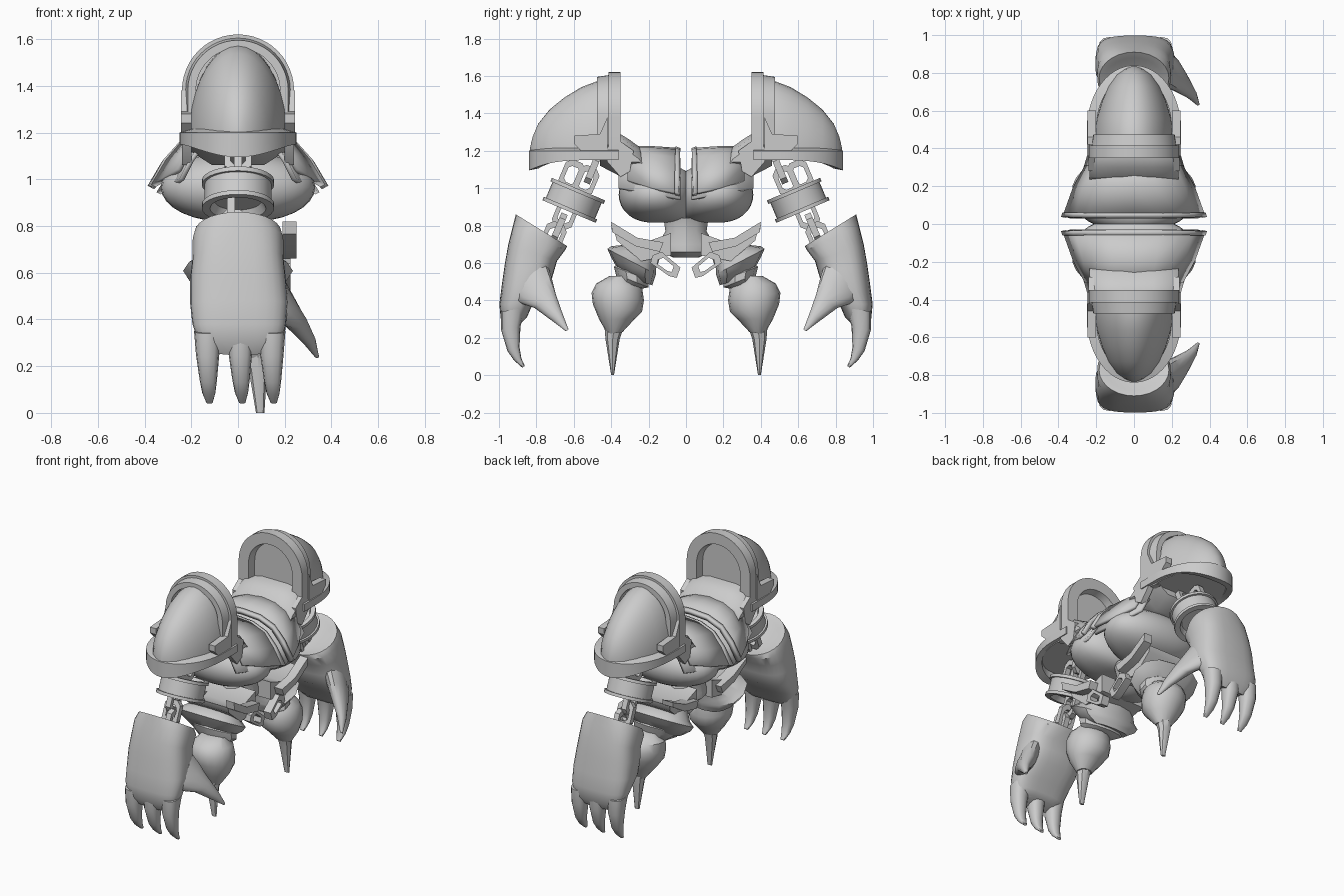
import bpy, bmesh, math
from mathutils import Vector

mat = bpy.data.materials.new("stone grey")
mat.diffuse_color = (0.6, 0.6, 0.6, 1)


def skin(name, rings, loop=False, caps=True, thick=0, closed=True):
    """Join rings of points into a surface, mirrored across y."""
    bm = bmesh.new()
    vs = [[bm.verts.new(p) for p in r] for r in rings]
    n = len(vs[0])
    pairs = list(zip(vs, vs[1:])) + ([(vs[-1], vs[0])] if loop else [])
    for a, b in pairs:
        for i in range(n if closed else n - 1):
            j = (i + 1) % n
            bm.faces.new((a[i], a[j], b[j], b[i]))
    if caps and not loop:
        bm.faces.new(vs[0])
        bm.faces.new(vs[-1])
    bmesh.ops.recalc_face_normals(bm, faces=bm.faces)
    me = bpy.data.meshes.new(name)
    bm.to_mesh(me)
    bm.free()
    me.materials.append(mat)
    ob = bpy.data.objects.new(name, me)
    bpy.context.collection.objects.link(ob)
    bpy.ops.object.select_all(action='DESELECT')
    ob.select_set(True)
    bpy.context.view_layer.objects.active = ob
    bpy.ops.object.shade_smooth_by_angle(angle=math.radians(38))
    if thick:
        s = ob.modifiers.new("thickness", 'SOLIDIFY')
        s.thickness, s.offset = thick, 0
    m = ob.modifiers.new("mirror", 'MIRROR')
    m.use_axis = (False, True, False)
    return ob


def spow(v, p):
    return math.copysign(abs(v) ** p, v)


def tube(name, sections, n=20, p=1.0):
    """Sections: outer (y, z), inner (y, z), half width in x, centre x, optional roundness."""
    rings = []
    for y0, z0, y1, z1, hx, cx, *q in sections:
        e = q[0] if q else p
        r = []
        for i in range(n):
            t = 2 * math.pi * i / n
            c, s = spow(math.cos(t), e), spow(math.sin(t), e)
            r.append((cx + hx * s, (y0 + y1) / 2 + (y0 - y1) / 2 * c,
                      (z0 + z1) / 2 + (z0 - z1) / 2 * c))
        rings.append(r)
    return skin(name, rings)


def prism(name, poly, x0, x1):
    return skin(name, [[(x, y, z) for y, z in poly] for x in (x0, x1)])


def link(name, y, z, flat, x=0):
    """Eight-sided chain link hanging along the arm."""
    d = Vector((0, 0.39, -0.92))
    side = Vector((1, 0, 0)) if flat else Vector((0, 0.92, 0.39))
    nrm = d.cross(side)
    rings = []
    for a, b in ((.07, .025), (.045, .05), (-.045, .05), (-.07, .025),
                 (-.07, -.025), (-.045, -.05), (.045, -.05), (.07, -.025)):
        o = d * a + side * b
        rings.append([Vector((x, y, z)) + o * k + nrm * h for k, h in
                      ((1.14, .018), (1.14, -.018), (.66, -.018), (.66, .018))])
    skin(name, rings, loop=True)


# Torso lobe and waist
lobe = []
for i in range(15):
    a = math.radians(-82 + i * 164 / 14)
    c, z = math.cos(a) ** .85, .965 + .15 * math.sin(a)
    lobe.append((.165 + .195 * c, z, .14 - .18 * c ** .5, z, .33 * c, 0))
tube("torso", lobe, 32, .9)
tube("waist", [(.07, .63, -.07, .63, .08, 0), (.14, .66, -.14, .66, .12, 0),
               (.15, .70, -.15, .70, .12, 0),
               (.11, .77, -.11, .77, .11, 0), (.12, .84, -.12, .84, .13, 0)], 12)


# Layered chest armour arching over the torso
def armour(name, stations, thick, drop=0, grow=0):
    rings = []
    for y, hw, base, top in stations:
        half = [(hw + grow, base), (hw * .83 + grow, base + (top - base) * .45),
                (hw * .64, base + (top - base) * .8), (hw * .36, top - .008)]
        pts = half + [(0, top)] + [(-x, z) for x, z in reversed(half)]
        rings.append([(x, y, z - drop) for x, z in pts])
    skin(name, rings, caps=False, closed=False, thick=thick)


armour("chest_plate", [(.05, .365, .97, 1.205), (.19, .315, 1.0, 1.215),
                       (.31, .25, 1.04, 1.215)], .022)
armour("chest_under_plate", [(.03, .34, .96, 1.17), (.36, .24, 1.02, 1.2)], .02, .02)
armour("chest_edge_trim", [(.035, .368, .965, 1.2), (.06, .36, .97, 1.21)], .03, 0, .006)

# Arched shoulder bridge and diagonal shoulder guards
bridge = []
for y, top, base in ((.235, 1.2, 1.06), (.25, 1.225, 1.06), (.30, 1.262, 1.06),
                     (.345, 1.29, 1.06), (.46, 1.29, 1.12)):
    half = [(.11, base), (.235, base + .08), (.235, top - .07), (.19, top - .025),
            (.1, top - .004)]
    bridge.append([(x, y, z) for x, z in half] + [(-x, y, z) for x, z in reversed(half)])
skin("shoulder_bridge", bridge)
for s in (-1, 1):
    prism("shoulder_guard", [(.28, 1.2), (.35, 1.25), (.44, 1.2), (.42, 1.14),
                             (.35, 1.06), (.30, 1.09)], s * .20, s * .24)
    prism("dome_side_fin", [(.42, 1.38), (.46, 1.29), (.60, 1.28), (.60, 1.24),
                            (.56, 1.2), (.42, 1.2)], s * .20, s * .245)

# Shoulder dome
dome = []
for y, hw, top in ((.40, .205, 1.55), (.42, .21, 1.575), (.48, .21, 1.57), (.56, .197, 1.54),
                   (.65, .17, 1.485), (.73, .135, 1.42), (.79, .092, 1.345),
                   (.82, .05, 1.275), (.835, .015, 1.21)):
    dome.append([(hw * math.cos(math.pi * i / 18), y,
                  1.17 + (top - 1.17) * math.sin(math.pi * i / 18)) for i in range(19)])
skin("shoulder_dome", dome)

# Upright collar arch with a recessed centre
path = [(1, 1.15, 0)] + [(math.cos(math.pi * i / 24), 1.38, math.sin(math.pi * i / 24))
                         for i in range(25)] + [(-1, 1.15, 0)]
skin("collar_arch", [[(c * r, y, z + s * r) for r, y in
                      ((.24, .35), (.24, .415), (.15, .415), (.165, .35))] for c, z, s in path])
skin("collar_step", [[(c * r, y, z + s * r) for r, y in
                      ((.225, .41), (.215, .475), (.18, .475), (.18, .41))] for c, z, s in path])

# Rim wrapped round the foot of the dome
rim = []
for i in range(27):
    t = math.pi * (i - 1) / 24
    c, s = math.cos(t), math.sin(t)
    y = .50 if 0 < i < 26 else .36
    s, c = (max(s, 0), c) if 0 < i < 26 else (0, 1 if i == 0 else -1)
    low = 1.15 - .055 * s ** 3
    rim.append([(c * .25, y + s * .34, 1.2), (c * .25, y + s * .34, low),
                (c * .215, y + s * .29, low + .01), (c * .2, y + s * .29, 1.215)])
skin("shoulder_rim", rim)
skin("dome_floor", [[(p[2][0], p[2][1], z) for p in rim] for z in (1.155, 1.19)])

# Chains and arm band
for y, z, flat, x in ((.50, 1.10, True, 0), (.535, 1.04, False, 0), (.61, 1.07, False, 0),
                      (.645, .86, False, -.03), (.68, .79, True, -.02), (.71, .74, False, 0)):
    link("chain_link", y, z, flat, x)
band = []
for t, r in ((-.03, .10), (-.065, .12), (-.065, .155), (-.045, .155), (-.045, .143),
             (.045, .143), (.045, .155), (.065, .155), (.065, .125), (.03, .11)):
    y, z = .6 - .39 * t, .935 + .92 * t
    band.append((y + .92 * r, z + .39 * r, y - .92 * r, z - .39 * r, r, 0))
tube("arm_band", band, 28)

# Hand with claws and thumb
tube("hand", [(.96, .25, .88, .28, .14, .01), (.99, .30, .85, .31, .18, .01),
              (.998, .38, .82, .38, .2, .005), (.985, .48, .735, .46, .21, .005),
              (.968, .60, .71, .54, .205, 0), (.95, .70, .69, .61, .195, 0),
              (.925, .80, .645, .67, .195, 0, .75), (.91, .86, .635, .69, .185, 0, 1),
              (.88, .835, .66, .695, .15, 0, 1), (.85, .80, .70, .70, .1, 0, 1)], 28, .7)
for x in (-.13, .01, .145):
    tube("claw", [(.99, .34, .86, .36, .058, x), (.988, .24, .885, .26, .05, x),
                  (.955, .13, .89, .15, .037, x + .003), (.92, .08, .88, .09, .028, x + .005),
                  (.875, .04, .862, .05, .014, x + .008)], 12, .8)
tube("thumb", [(.94, .42, .75, .62, .08, .13), (.90, .39, .72, .53, .065, .185),
               (.81, .36, .695, .43, .052, .242), (.715, .29, .662, .335, .03, .302),
               (.642, .235, .628, .245, .009, .338)], 14)

# Hip blades, skirt layers, and open buckles
prism("hip_blade", [(.40, .82), (.395, .765), (.27, .69), (.14, .66), (.12, .71), (.26, .735)],
      .19, .25)
prism("hip_blade_rear", [(.40, .80), (.395, .765), (.27, .69), (.14, .66), (.12, .71),
                         (.26, .735)], -.18, -.1)
prism("hip_block", [(.08, .64), (.08, .76), (.22, .71), (.38, .76), (.37, .72), (.24, .61)],
      -.14, .19)
tube("thigh_skirt", [(.35, .54, .18, .48, .14, 0), (.40, .63, .17, .51, .21, 0),
                     (.42, .675, .16, .54, .235, 0), (.40, .69, .16, .57, .2, 0),
                     (.30, .70, .13, .65, .14, 0)], 12, .8)
tube("thigh_cuff", [(.36, .48, .25, .46, .10, .04), (.375, .54, .20, .47, .15, .03),
                    (.385, .58, .20, .51, .16, .02), (.34, .61, .22, .55, .12, .02)], 10)
buckle = [(.03, .575), (.05, .52), (.09, .53), (.19, .60), (.18, .64), (.13, .66)]
my, mz = .11, .59
skin("buckle", [[(x, my + (y - my) * k, mz + (z - mz) * k) for x, k in
                 ((.17, 1), (.225, 1), (.225, .55), (.17, .55))] for y, z in buckle], loop=True)

# Bulbous shin and spike foot
tube("shin", [(.42, .22, .34, .23, .05, .085), (.465, .30, .275, .30, .105, .08),
              (.498, .38, .235, .34, .135, .07), (.505, .44, .225, .40, .14, .065),
              (.48, .49, .235, .47, .13, .06), (.41, .53, .30, .53, .08, .06)], 18)
tube("foot_spike", [(.435, .25, .335, .25, .05, .085), (.43, .19, .355, .19, .04, .085),
                    (.40, 0, .385, 0, .018, .095)], 8)
